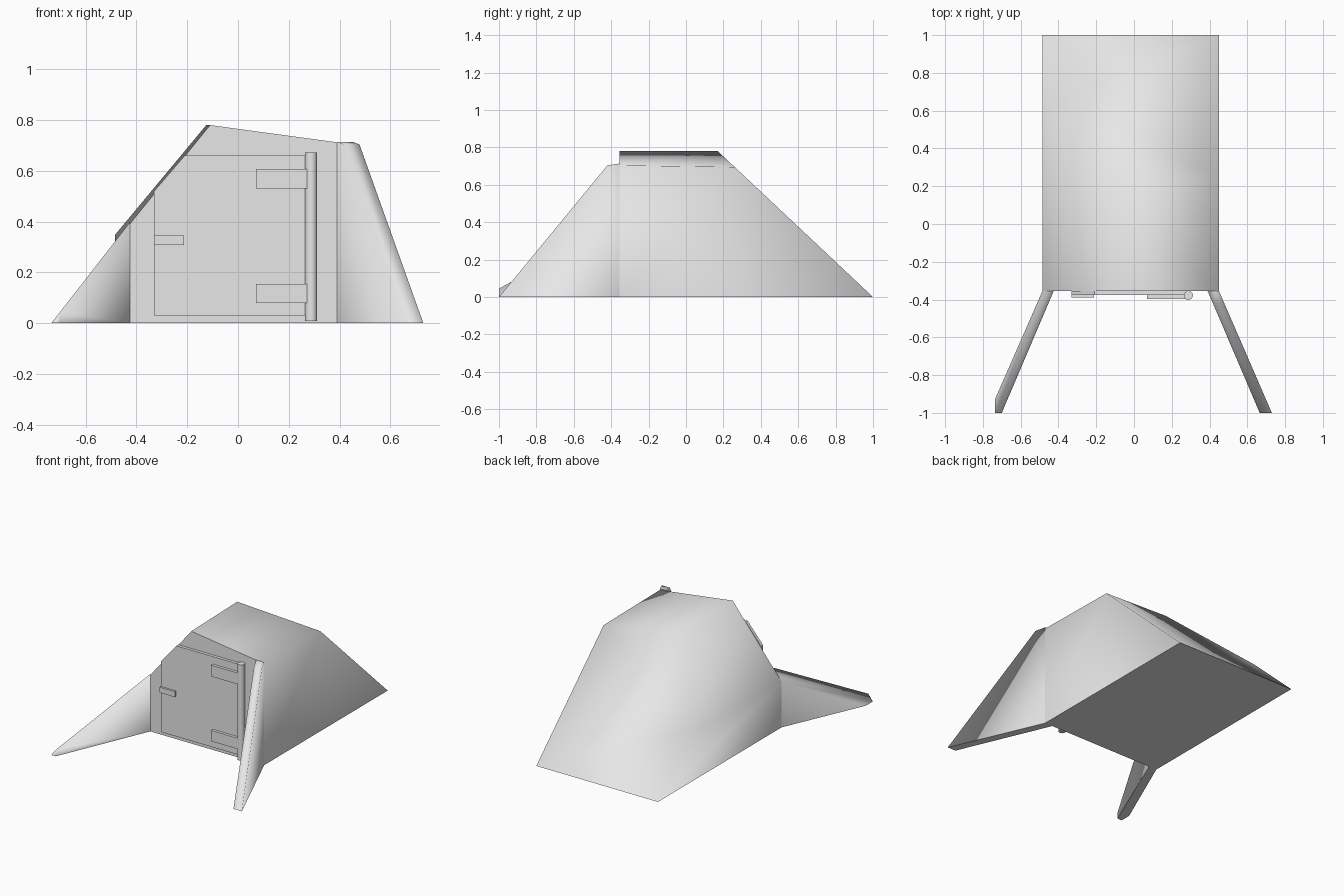
import bpy, bmesh, math
from mathutils import Vector

if "Cube" in bpy.data.objects:
    bpy.data.objects.remove(bpy.data.objects["Cube"])

concrete = bpy.data.materials.new("plain_grey")
concrete.diffuse_color = (0.8, 0.8, 0.8, 1)
concrete.use_nodes = True
concrete.node_tree.nodes["Principled BSDF"].inputs["Base Color"].default_value = concrete.diffuse_color


def add_mesh(name, verts, faces, smooth=False):
    """Closed solid; when smooth, only the base and front-plane edges stay sharp."""
    bm = bmesh.new()
    vs = [bm.verts.new(v) for v in verts]
    for f in faces:
        bm.faces.new([vs[i] for i in f])
    bmesh.ops.recalc_face_normals(bm, faces=bm.faces[:])
    for f in bm.faces:
        f.smooth = smooth
    for e in bm.edges:
        for axis, level in ((2, 0.0), (1, FRONT)):
            if all(abs(v.co[axis] - level) < 1e-5 for v in e.verts):
                e.smooth = False
    mesh = bpy.data.meshes.new(name)
    bm.to_mesh(mesh)
    bm.free()
    mesh.materials.append(concrete)
    obj = bpy.data.objects.new(name, mesh)
    bpy.context.collection.objects.link(obj)
    return obj


def loft(name, a, b, smooth=False):
    """Join two matching outlines into a solid."""
    n = len(a)
    faces = [tuple(range(n)), tuple(range(n, 2 * n))]
    faces += [(i, (i + 1) % n, n + (i + 1) % n, n + i) for i in range(n)]
    return add_mesh(name, list(a) + list(b), faces, smooth)


def plate(name, outline, y0, y1):
    """Extrude an x/z outline along y."""
    return loft(name, [(x, y0, z) for x, z in outline],
                [(x, y1, z) for x, z in outline])


def rect(x0, x1, z0, z1):
    return [(x0, z0), (x1, z0), (x1, z1), (x0, z1)]


FRONT = -0.355
LEFT, RIGHT = -0.485, 0.45

# Main shelter: front outline carried back onto a sloping rear face
front = [(LEFT, 0), (RIGHT, 0), (RIGHT, 0.704), (-0.11, 0.78), (LEFT, 0.318)]
rear = [(LEFT, 0), (RIGHT, 0), (RIGHT, 0.695), (-0.125, 0.78), (LEFT, 0.347)]
loft("shelter_body", [(x, FRONT, z) for x, z in front],
     [(x, 1 - z * 0.83 / 0.78, z) for x, z in rear], True)

# Right wing wall: side profile sheared outward
profile = [(FRONT, 0), (-1, 0), (-0.42, 0.704), (FRONT, 0.714)]
loft("right_wing_wall",
     [(0.39 + (FRONT - y) * 0.427, y, z) for y, z in profile],
     [(0.45 + (FRONT - y) * 0.434, y, z) for y, z in profile], True)

# Left wing wall: lower, its top follows the sloping side of the roof
add_mesh("left_wing_wall",
         [(-0.425, FRONT, 0), (-0.70, -1, 0), (-0.70, -1, 0.045), (-0.425, FRONT, 0.398),
          (LEFT, FRONT, 0), (-0.735, -0.925, 0), (-0.735, -1, 0), (LEFT, FRONT, 0.318)],
         [(0, 1, 2, 3), (0, 3, 7, 4), (4, 7, 5), (3, 2, 6, 5, 7),
          (1, 6, 2), (0, 4, 5, 6, 1)], True)

# Door with a clipped upper corner
plate("door", [(-0.33, 0.03), (0.28, 0.03), (0.28, 0.66), (-0.21, 0.66), (-0.33, 0.52)],
      FRONT, -0.376)

# Handle and hinge straps
plate("door_handle", rect(-0.33, -0.212, 0.308, 0.346), FRONT, -0.39)
for name, z0, z1 in (("lower_hinge", 0.08, 0.155), ("upper_hinge", 0.53, 0.608)):
    plate(name, rect(0.07, 0.288, z0, z1), FRONT, -0.396)

# Hinge post
ring = [(0.288 + 0.024 * math.cos(i * math.tau / 16),
         -0.378 + 0.024 * math.sin(i * math.tau / 16)) for i in range(16)]
post = loft("hinge_post", [(x, y, 0.008) for x, y in ring],
            [(x, y, 0.672) for x, y in ring], True)
bpy.context.view_layer.objects.active = post
post.select_set(True)
bpy.ops.object.shade_smooth_by_angle(angle=math.radians(40))
